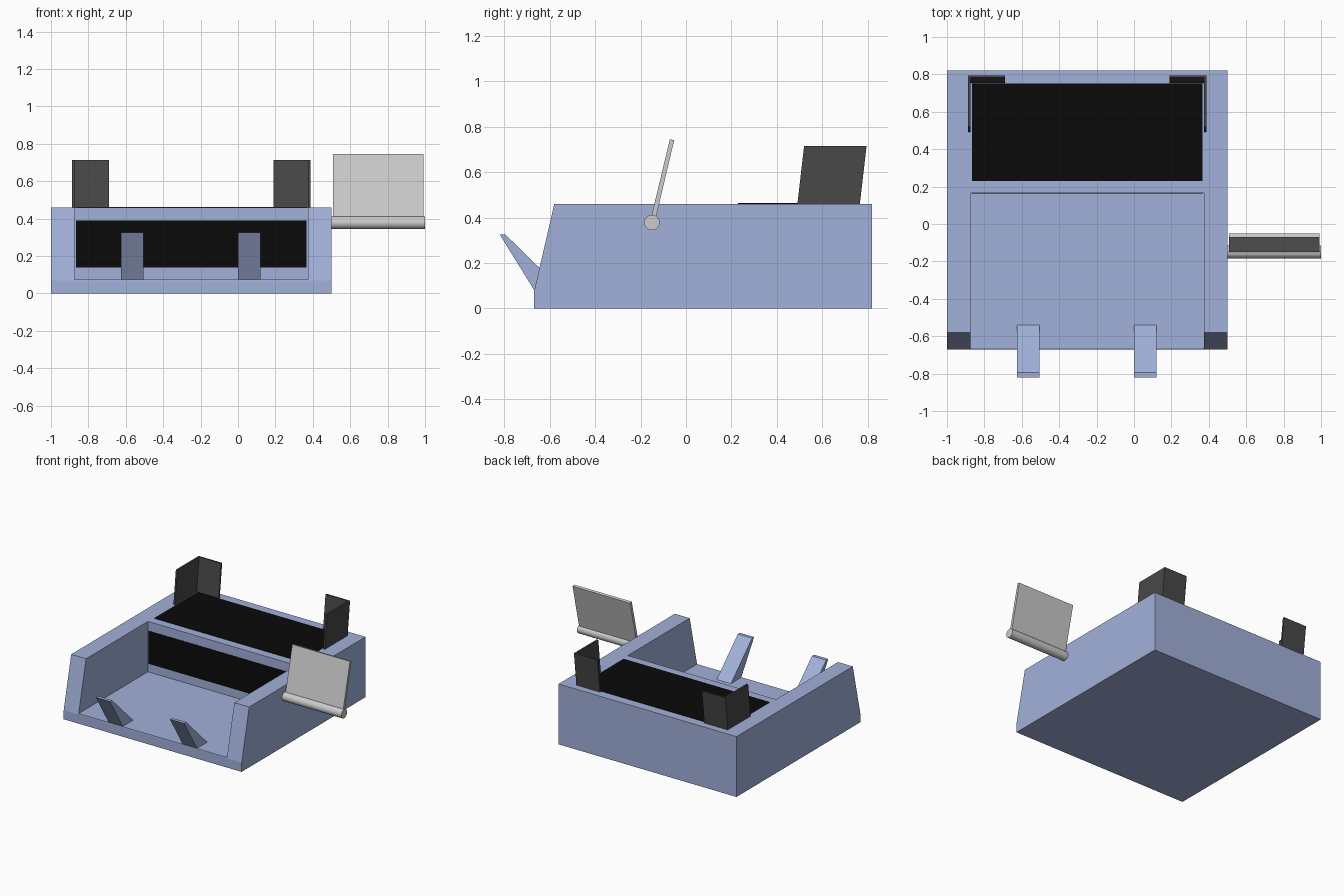
import bpy, bmesh
from math import pi
from mathutils import Matrix

if "Cube" in bpy.data.objects:
    bpy.data.objects.remove(bpy.data.objects["Cube"])


def material(name, rgb):
    m = bpy.data.materials.new(name)
    m.diffuse_color = (*rgb, 1)
    m.use_nodes = True
    m.node_tree.nodes["Principled BSDF"].inputs["Base Color"].default_value = m.diffuse_color
    return m


blue = material("body_blue", (0.36, 0.44, 0.70))
dark = material("dark_grey", (0.065, 0.065, 0.065))
black = material("black", (0.003, 0.003, 0.003))


def finish(name, bm, mat=None):
    bmesh.ops.recalc_face_normals(bm, faces=bm.faces)
    me = bpy.data.meshes.new(name)
    bm.to_mesh(me)
    bm.free()
    if mat:
        me.materials.append(mat)
    ob = bpy.data.objects.new(name, me)
    bpy.context.collection.objects.link(ob)
    return ob


def prism(name, points, offset, mat=None):
    """Extrude a flat 3D outline along an offset vector."""
    bm = bmesh.new()
    face = bm.faces.new([bm.verts.new(p) for p in points])
    ext = bmesh.ops.extrude_face_region(bm, geom=[face])
    bmesh.ops.translate(bm, vec=offset,
                        verts=[v for v in ext["geom"] if isinstance(v, bmesh.types.BMVert)])
    return finish(name, bm, mat)


def side_prism(name, yz, x0, x1, mat=None):
    return prism(name, [(x0, y, z) for y, z in yz], (x1 - x0, 0, 0), mat)


def box(name, x0, x1, y0, y1, z0, z1, mat=None):
    return side_prism(name, [(y0, z0), (y1, z0), (y1, z1), (y0, z1)], x0, x1, mat)


# Body with sloped front and an open tray cut into it
body = side_prism("body", [(-0.67, 0), (0.82, 0), (0.82, 0.46), (-0.58, 0.46), (-0.67, 0.07)],
                  -1.0, 0.5, blue)
cutter = box("tray_cutter", -0.875, 0.375, -1.0, 0.165, 0.076, 0.8, blue)
cutter.hide_render = True
cutter.hide_set(True)
cut = body.modifiers.new("tray", "BOOLEAN")
cut.operation = "DIFFERENCE"
cut.solver = "EXACT"
cut.object = cutter

# Black front slot and top slot
box("front_slot", -0.867, 0.367, 0.162, 0.18, 0.14, 0.39, black)
box("top_slot", -0.867, 0.365, 0.23, 0.75, 0.44, 0.463, black)

# Leaning L-shaped paper guides at the rear corners, mirrored about the body centre
cx = -0.25
for label, s in (("left", -1), ("right", 1)):
    outline = [(0.638, 0.49), (0.638, 0.765), (0.44, 0.765),
               (0.44, 0.752), (0.625, 0.752), (0.625, 0.49)]
    prism(label + "_paper_guide", [(cx + s * x, y, 0.455) for x, y in outline],
          (0, 0.03, 0.26), dark)

# Front support prongs
for label, x in (("left", -0.625), ("right", 0.0)):
    side_prism(label + "_prong",
               [(-0.82, 0.325), (-0.795, 0.325), (-0.54, 0.075), (-0.665, 0.075)],
               x, x + 0.12, blue)

# Side hinge rod and tilted screen
bm = bmesh.new()
bmesh.ops.create_cone(bm, cap_ends=True, segments=32, radius1=0.034, radius2=0.034, depth=0.5,
                      matrix=Matrix.Translation((0.75, -0.15, 0.378)) @ Matrix.Rotation(pi / 2, 4, "Y"))
for f in bm.faces:
    f.smooth = len(f.verts) == 4
for e in bm.edges:
    e.smooth = all(len(f.verts) == 4 for f in e.link_faces)
finish("hinge_rod", bm)
side_prism("screen_panel", [(-0.156, 0.39), (-0.136, 0.385), (-0.052, 0.74), (-0.071, 0.745)],
           0.507, 0.993)
